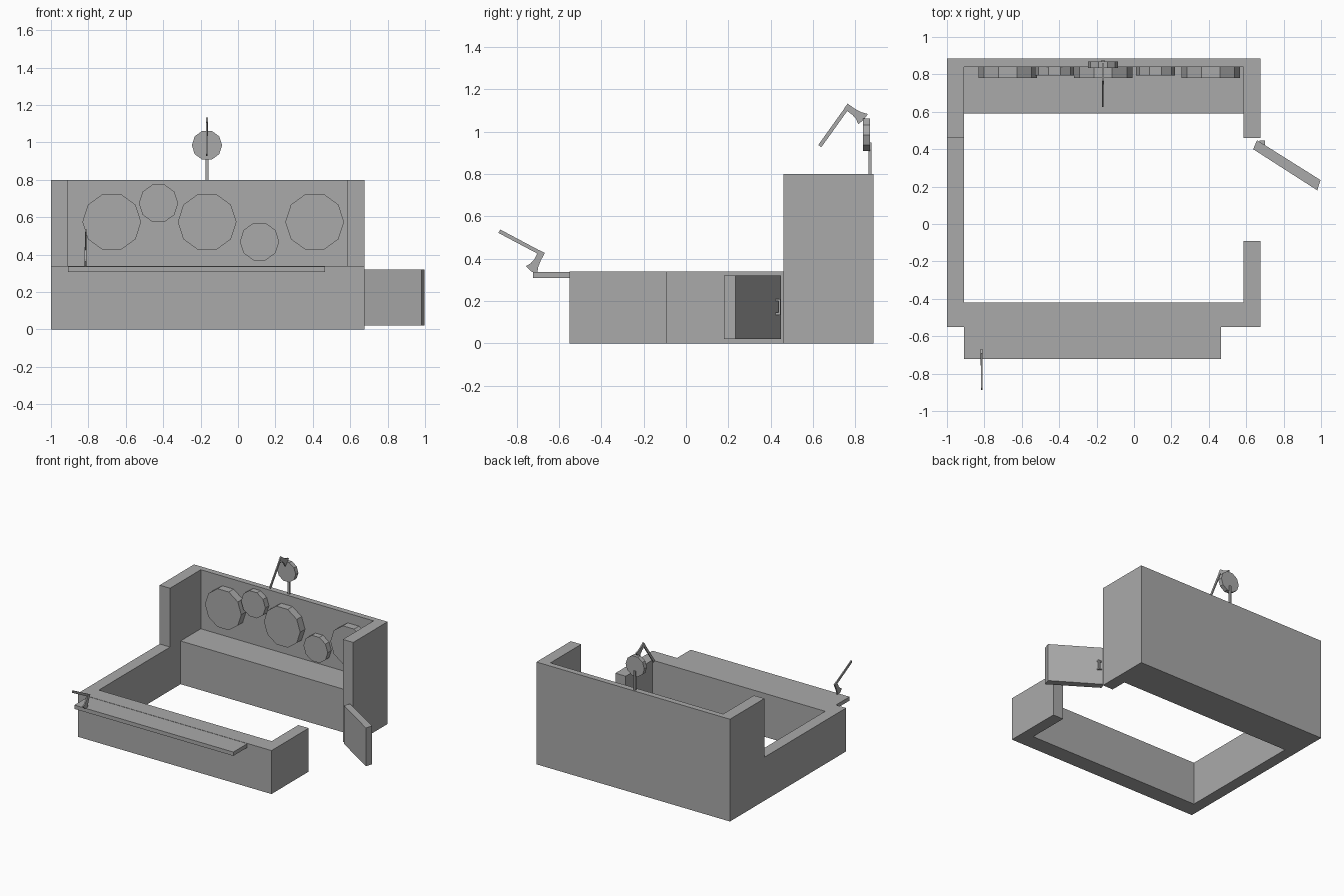
import bpy, bmesh, math
from mathutils import Vector

cube = bpy.data.objects.get("Cube")
if cube:
    bpy.data.objects.remove(cube, do_unlink=True)

grey = bpy.data.materials.new("plain_grey")
grey.use_nodes = True
GREY = (0.4, 0.4, 0.4, 1)
grey.diffuse_color = GREY
grey.node_tree.nodes["Principled BSDF"].inputs["Base Color"].default_value = GREY


def prism(name, outline, axis, lo, hi):
    """Extrude a 2D outline along an axis from lo to hi."""
    place = {"x": lambda a, b, d: (d, a, b),
             "y": lambda a, b, d: (a, d, b),
             "z": lambda a, b, d: (a, b, d)}[axis]
    bm = bmesh.new()
    face = bm.faces.new([bm.verts.new(place(a, b, lo)) for a, b in outline])
    ext = bmesh.ops.extrude_face_region(bm, geom=[face], use_keep_orig=True)
    moved = [v for v in ext["geom"] if isinstance(v, bmesh.types.BMVert)]
    bmesh.ops.translate(bm, verts=moved, vec=Vector(place(0, 0, hi - lo)))
    bmesh.ops.recalc_face_normals(bm, faces=bm.faces)
    mesh = bpy.data.meshes.new(name)
    bm.to_mesh(mesh)
    bm.free()
    mesh.materials.append(grey)
    obj = bpy.data.objects.new(name, mesh)
    bpy.context.collection.objects.link(obj)
    return obj


def box(name, x, y, z):
    rect = [(x[0], y[0]), (x[1], y[0]), (x[1], y[1]), (x[0], y[1])]
    return prism(name, rect, "z", *z)


def disc(name, x, z, radius, y, sides=10):
    ring = [(x + radius * math.cos(math.tau * i / sides),
             z + radius * math.sin(math.tau * i / sides)) for i in range(sides)]
    return prism(name, ring, "y", *y)


def axe(name, x, head, grip):
    """Thin axe in the YZ plane; the blade stands square to the handle."""
    head, grip = Vector(head), Vector(grip)
    along = (grip - head).normalized()
    across = Vector((-along.y, along.x))
    length = (grip - head).length

    def part(label, outline, half):
        prism(name + label, [head + along * a + across * b for a, b in outline],
              "x", x - half, x + half)

    part("_handle", [(0, -.009), (length, -.009), (length, .009), (0, .009)], .004)
    part("_head", [(-.006, -.01), (-.006, .03), (-.01, .065), (-.022, .096),
                   (.012, .097), (.044, .087), (.03, .065), (.024, .04),
                   (.024, -.01)], .005)


# Walls: low front enclosure and tall back enclosure
LEFT, RIGHT, IN_L, IN_R = -1, .675, -.91, .585
prism("low_wall", [(LEFT, .46), (LEFT, -.55), (RIGHT, -.55), (RIGHT, -.09),
                   (IN_R, -.09), (IN_R, -.42), (IN_L, -.42), (IN_L, .46)], "z", 0, .34)
prism("tall_wall", [(RIGHT, .46), (RIGHT, .885), (LEFT, .885), (LEFT, .46),
                    (IN_L, .46), (IN_L, .84), (IN_R, .84), (IN_R, .46)], "z", 0, .8)
box("back_bench", (IN_L, IN_R), (.59, .84), (0, .338))
box("front_counter", (IN_L, .465), (-.722, -.55), (.308, .338))

# Round targets on the back wall
for i, x in enumerate((-.675, -.165, .41)):
    disc(f"large_target_{i + 1}", x, .575, .157, (.78, .84))
for i, (x, z) in enumerate(((-.425, .675), (.115, .47))):
    disc(f"small_target_{i + 1}", x, z, .105, (.795, .84))

# Sign on a post above the back wall
box("sign_post", (-.174, -.158), (.862, .876), (.79, .95))
disc("sign_disc", -.166, .985, .081, (.835, .868))

# Axes
axe("sign_axe", -.166, (.768, 1.122), (.632, .932))
axe("counter_axe", -.815, (-.677, .421), (-.882, .53))

# Open gate with its small latch handle
prism("gate", [(.658, .448), (.997, .235), (.98, .18), (.637, .4)], "z", .02, .32)
box("latch_bar", (.688, .7), (.436, .446), (.135, .21))
for i, z in enumerate((.135, .2)):
    box(f"latch_arm_{i + 1}", (.672, .7), (.42, .446), (z, z + .01))
